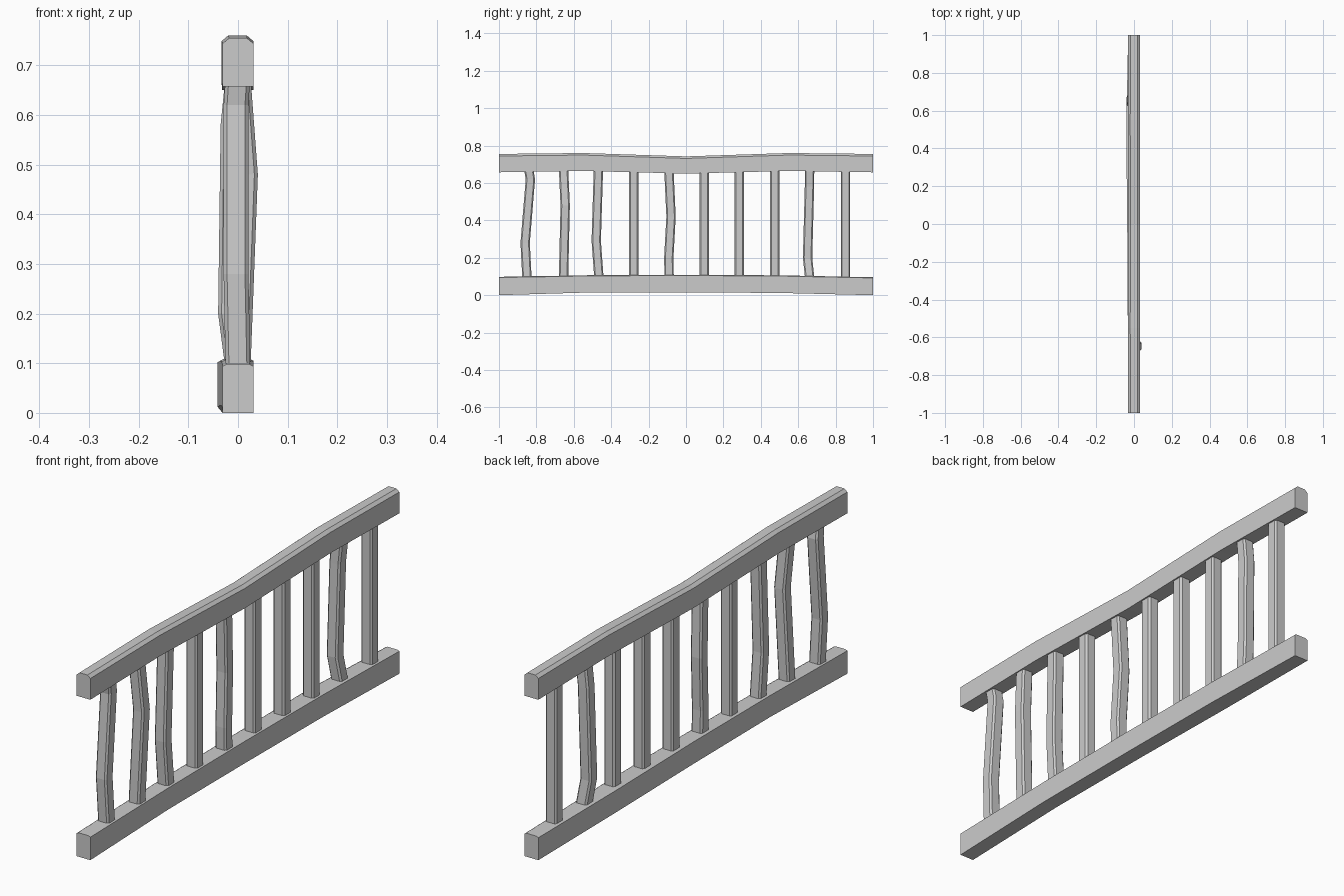
import bpy

if "Cube" in bpy.data.objects:
    bpy.data.objects.remove(bpy.data.objects["Cube"])


def loft(name, rings):
    """Skin a list of equal-length point rings and cap both ends."""
    n = len(rings[0])
    verts = [p for ring in rings for p in ring]
    faces = [tuple(range(n))[::-1], tuple(range(len(verts) - n, len(verts)))]
    for k in range(len(rings) - 1):
        for i in range(n):
            j = (i + 1) % n
            faces.append((k * n + i, k * n + j, (k + 1) * n + j, (k + 1) * n + i))
    mesh = bpy.data.meshes.new(name)
    mesh.from_pydata(verts, [], faces)
    mesh.update()
    obj = bpy.data.objects.new(name, mesh)
    bpy.context.collection.objects.link(obj)
    return obj


def rail(name, stations, cx, cz):
    """Beam along y with bevelled top edges; stations = (y, left x, bottom z, top z)."""
    rings = []
    for y, xl, z0, z1 in stations:
        xr = 0.031
        rings.append([(xl, y, z0), (xl, y, z1 - cz), (xl + cx, y, z1),
                      (xr - cx, y, z1), (xr, y, z1 - cz), (xr, y, z0)])
    return loft(name, rings)


def baluster(name, path, h=0.025, c=0.007):
    """Square post with bevelled edges; path = (x, y, z) centres going up."""
    q = h - c
    section = [(h, -q), (h, q), (q, h), (-q, h), (-h, q), (-h, -q), (-q, -h), (q, -h)]
    return loft(name, [[(x + a, y + b, z) for a, b in section] for x, y, z in path])


# Wavy handrail and bottom rail
rail("top_rail", [(-1, -0.031, 0.657, 0.755), (-0.55, -0.033, 0.664, 0.760),
                  (0, -0.032, 0.650, 0.742), (0.55, -0.033, 0.664, 0.760),
                  (1, -0.031, 0.657, 0.755)], 0.013, 0.011)
rail("bottom_rail", [(-1, -0.031, 0, 0.098), (-0.5, -0.033, 0.015, 0.107),
                     (0, -0.036, 0.015, 0.109), (0.5, -0.041, 0.012, 0.106),
                     (1, -0.031, 0, 0.096)], 0.008, 0.004)

# Straight balusters
LOW, HIGH = 0.085, 0.68
for i, y in enumerate((-0.28, 0.097, 0.285, 0.475, 0.853)):
    baluster(f"straight_baluster_{i + 1}", [(0, y, LOW), (0, y, HIGH)])

# Warped balusters
warped = [
    [(0, -0.85, LOW), (-0.004, -0.86, 0.28), (-0.004, -0.832, 0.62), (0, -0.842, HIGH)],
    [(0, -0.655, LOW), (0.015, -0.646, 0.48), (0, -0.655, HIGH)],
    [(0, -0.465, LOW), (-0.003, -0.48, 0.29), (0, -0.468, HIGH)],
    [(0, -0.09, LOW), (0, -0.092, 0.2), (-0.004, -0.08, 0.42), (0, -0.092, HIGH)],
    [(0, 0.662, LOW), (-0.015, 0.65, 0.2), (-0.010, 0.66, 0.58), (0, 0.661, HIGH)],
]
for i, path in enumerate(warped):
    baluster(f"warped_baluster_{i + 1}", path)
